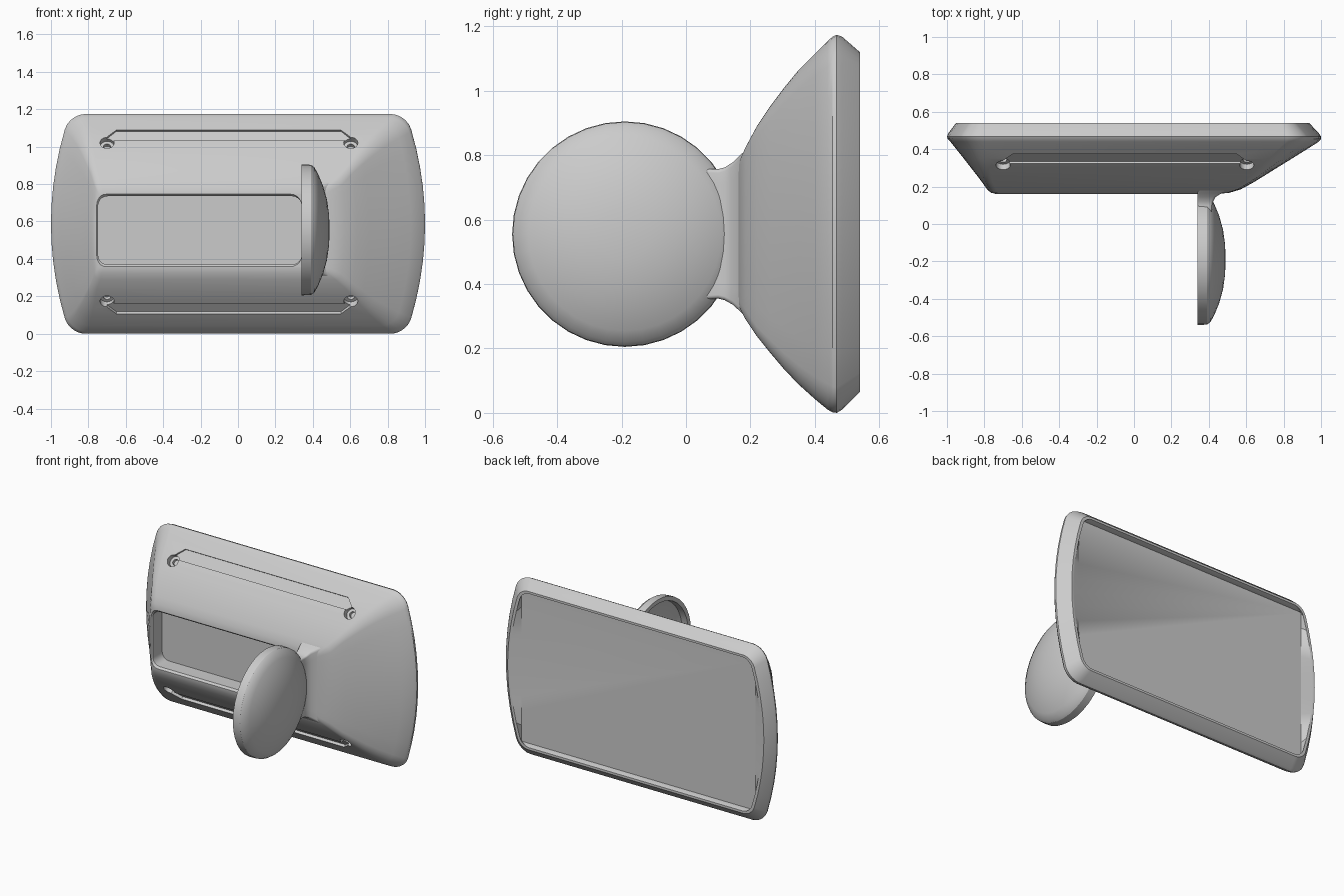
import bpy, bmesh, math
from mathutils import Vector

if "Cube" in bpy.data.objects:
    bpy.data.objects.remove(bpy.data.objects["Cube"])


def make(name, bm):
    bmesh.ops.recalc_face_normals(bm, faces=bm.faces)
    me = bpy.data.meshes.new(name)
    bm.to_mesh(me)
    bm.free()
    ob = bpy.data.objects.new(name, me)
    bpy.context.collection.objects.link(ob)
    return ob


def ring(y, x0, x1, z0, z1, bulge, r):
    """Rounded rectangle at depth y whose left and right ends can bow out."""
    cz, hz = (z0 + z1) / 2, (z1 - z0) / 2
    side = []  # (z, inset), bottom to top
    for i in range(6):
        a = math.radians(-90 + 18 * i)
        side.append((-(hz - r) + r * math.sin(a), r * (1 - math.cos(a))))
    side += [((hz - r) * t / 5, 0) for t in range(-4, 5)]
    side += [(-z, i) for z, i in reversed(side[:6])]
    ins = lambda z, i: i + bulge * (z / hz) ** 2
    right = [Vector((x1 - ins(z, i), y, cz + z)) for z, i in side]
    left = [Vector((x0 + ins(z, i), y, cz + z)) for z, i in reversed(side)]
    return right + left


def loft(name, rings):
    bm = bmesh.new()
    loops = [[bm.verts.new(p) for p in pts] for pts in rings]
    n = len(loops[0])
    for a, b in zip(loops, loops[1:]):
        for i in range(n):
            j = (i + 1) % n
            bm.faces.new((a[i], a[j], b[j], b[i]))
    bm.faces.new(loops[0])
    bm.faces.new(loops[-1])
    return make(name, bm)


def cut(target, cutter):
    cutter.hide_render = True
    mod = target.modifiers.new("cut", "BOOLEAN")
    mod.operation = "DIFFERENCE"
    mod.solver = "EXACT"
    mod.object = cutter
    bpy.context.view_layer.objects.active = target
    bpy.ops.object.modifier_apply(modifier=mod.name)
    bpy.data.objects.remove(cutter)


def smooth(ob, angle=30):
    bpy.ops.object.select_all(action="DESELECT")
    ob.select_set(True)
    bpy.context.view_layer.objects.active = ob
    bpy.ops.object.shade_smooth_by_angle(angle=math.radians(angle))


# Housing: flared body, rounded rim, then the shallow panel recess at the back
housing = loft("housing", [ring(*s) for s in (
    (0.160, -0.745, 0.44, 0.355, 0.75, 0.010, 0.02),
    (0.167, -0.765, 0.51, 0.325, 0.785, 0.013, 0.02),
    (0.185, -0.785, 0.57, 0.290, 0.825, 0.020, 0.03),
    (0.220, -0.810, 0.635, 0.238, 0.890, 0.025, 0.03),
    (0.260, -0.840, 0.70, 0.188, 0.950, 0.035, 0.04),
    (0.305, -0.875, 0.772, 0.135, 1.010, 0.050, 0.05),
    (0.350, -0.910, 0.845, 0.088, 1.065, 0.065, 0.06),
    (0.400, -0.950, 0.925, 0.043, 1.115, 0.085, 0.07),
    (0.440, -0.982, 0.988, 0.010, 1.155, 0.095, 0.08),
    (0.455, -0.996, 1.0, 0.002, 1.168, 0.10, 0.08),
    (0.468, -1.0, 1.0, 0.000, 1.174, 0.10, 0.08),
    (0.485, -0.993, 0.988, 0.010, 1.168, 0.10, 0.08),
    (0.540, -0.952, 0.937, 0.065, 1.120, 0.09, 0.06),
    (0.540, -0.935, 0.920, 0.080, 1.105, 0.09, 0.05),
    (0.510, -0.870, 0.855, 0.092, 1.093, 0.0, 0.008))])

# Front window pocket with a small chamfer
cut(housing, loft("window_cutter", [ring(*s) for s in (
    (0.10, -0.762, 0.34, 0.358, 0.746, 0, 0.06),
    (0.16, -0.762, 0.34, 0.358, 0.746, 0, 0.06),
    (0.172, -0.748, 0.34, 0.37, 0.735, 0, 0.05),
    (0.27, -0.748, 0.34, 0.37, 0.735, 0, 0.05))]))

# Trim strips and screw holes on the upper and lower slopes
for y, z, slope in ((0.315, 1.02, 52), (0.275, 0.175, -48)):
    a = math.radians(slope)
    up = Vector((0, math.cos(a), math.sin(a)))
    out = Vector((0, -abs(math.sin(a)), math.copysign(math.cos(a), slope)))

    def prism(name, outline, depth):
        return loft(name, [[Vector((px, y, z)) + up * s + out * d for px, s in outline]
                           for d in (0.05, -depth)])

    cut(housing, prism("strip_cutter", [(-0.70, 0.015), (0.60, 0.015), (0.60, 0.04),
                                        (0.55, 0.09), (-0.65, 0.09), (-0.70, 0.04)], 0.014))
    for cx in (-0.70, 0.603):
        for rad, depth in ((0.038, 0.035), (0.02, 0.055)):
            circle = [(cx + rad * math.cos(t * math.pi / 10), rad * math.sin(t * math.pi / 10))
                      for t in range(20)]
            cut(housing, prism("hole_cutter", circle, depth))
smooth(housing)

# Neck flaring from the disc into the housing
neck = loft("neck", [ring(*s) for s in (
    (0.03, 0.345, 0.415, 0.35, 0.76, 0, 0.012),
    (0.10, 0.34, 0.418, 0.355, 0.757, 0, 0.012),
    (0.12, 0.34, 0.423, 0.350, 0.762, 0, 0.012),
    (0.145, 0.34, 0.437, 0.336, 0.778, 0, 0.012),
    (0.165, 0.34, 0.47, 0.318, 0.797, 0, 0.012),
    (0.20, 0.34, 0.53, 0.285, 0.83, 0, 0.012))])
smooth(neck)

# Domed disc, hollow on its left side
profile = [(0.49, 0), (0.487, 0.08), (0.476, 0.16), (0.455, 0.235), (0.428, 0.30),
           (0.408, 0.335), (0.39, 0.348), (0.34, 0.35), (0.34, 0.322), (0.382, 0.318),
           (0.405, 0.28), (0.43, 0.215), (0.448, 0.14), (0.46, 0)]
bm = bmesh.new()
verts = [bm.verts.new((x, -0.19 - r, 0.555)) for x, r in profile]
edges = [bm.edges.new(p) for p in zip(verts, verts[1:])]
bmesh.ops.spin(bm, geom=verts + edges, cent=(0, -0.19, 0.555), axis=(1, 0, 0),
               angle=2 * math.pi, steps=36, use_duplicate=False)
bmesh.ops.remove_doubles(bm, verts=bm.verts, dist=1e-4)
smooth(make("disc", bm))
